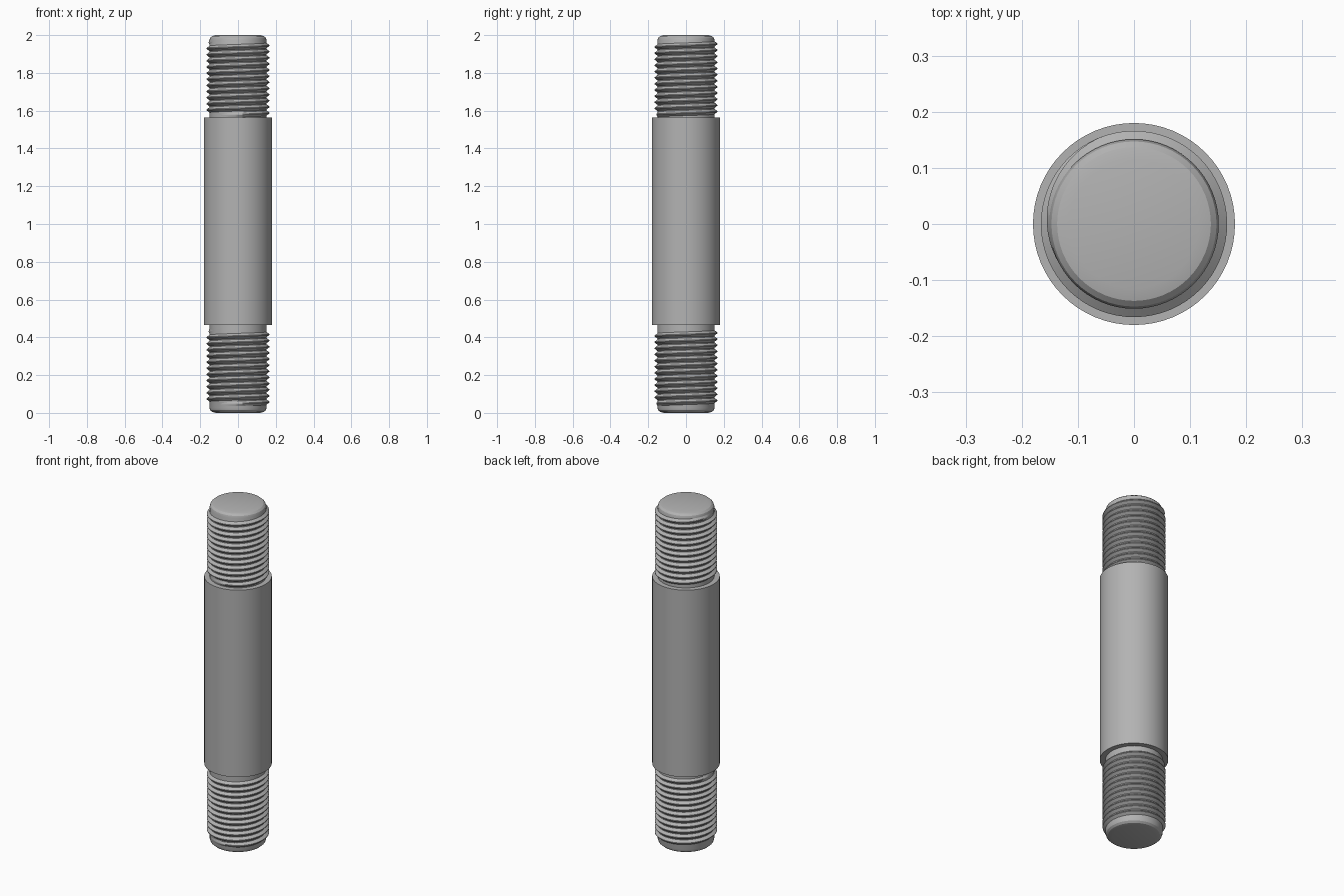
import bpy, bmesh, math

if "Cube" in bpy.data.objects:
    bpy.data.objects.remove(bpy.data.objects["Cube"])

SIDES = 64
CORE_R, CREST_R, BODY_R = 0.151, 0.166, 0.18
LOW, HIGH = 0.465, 1.565      # ends of the plain shank
PITCH, TURNS = 0.0325, 12

steel = bpy.data.materials.new("grey steel")
steel.use_nodes = True
steel.diffuse_color = (0.45, 0.45, 0.45, 1)
steel.node_tree.nodes["Principled BSDF"].inputs["Base Color"].default_value = (0.45, 0.45, 0.45, 1)


def finish(name, bm):
    bmesh.ops.recalc_face_normals(bm, faces=bm.faces[:])
    mesh = bpy.data.meshes.new(name)
    bm.to_mesh(mesh)
    bm.free()
    mesh.materials.append(steel)
    ob = bpy.data.objects.new(name, mesh)
    bpy.context.collection.objects.link(ob)
    bpy.ops.object.select_all(action='DESELECT')
    ob.select_set(True)
    bpy.context.view_layer.objects.active = ob
    bpy.ops.object.shade_smooth_by_angle(angle=math.radians(28))
    return ob


def lathe(name, profile):
    """Turn (radius, height) points about z and cap both ends."""
    bm = bmesh.new()
    rings = [[bm.verts.new((r * math.cos(math.tau * i / SIDES),
                            r * math.sin(math.tau * i / SIDES), z))
              for i in range(SIDES)] for r, z in profile]
    for a, b in zip(rings, rings[1:]):
        for i in range(SIDES):
            j = (i + 1) % SIDES
            bm.faces.new((a[i], a[j], b[j], b[i]))
    bm.faces.new(rings[0])
    bm.faces.new(rings[-1])
    return finish(name, bm)


def thread(name, z_start, end_angle):
    """Right-handed V ridge that fades into the core at both ends."""
    bm = bmesh.new()
    steps = TURNS * SIDES
    fade = SIDES * 0.3
    rows = []
    for i in range(steps + 1):
        a = end_angle + math.tau * i / SIDES
        z = z_start + PITCH * i / SIDES
        t = min(1, i / fade, (steps - i) / fade)
        root = CORE_R - 0.002
        crest = root + (CREST_R - root) * t
        section = ((root, -0.48), (crest, -0.07), (crest, 0.07), (root, 0.48))
        rows.append([bm.verts.new((r * math.cos(a), r * math.sin(a), z + k * PITCH))
                     for r, k in section])
    for p, q in zip(rows, rows[1:]):
        for k in range(3):
            bm.faces.new((p[k], q[k], q[k + 1], p[k + 1]))
    return finish(name, bm)


# Plain shank in the middle
lathe("shank", [(BODY_R, LOW), (BODY_R, HIGH)])

# Threaded ends: core with a rounded tip, wrapped by a helical ridge
tip = [(CORE_R, 0.026), (0.147, 0.014), (0.137, 0.005), (0.115, 0)]
lathe("lower_core", tip[::-1] + [(CORE_R, LOW + 0.01)])
lathe("upper_core", [(CORE_R, HIGH - 0.01)] + [(r, 2 - z) for r, z in tip])
thread("lower_thread", 0.045, math.radians(220))
thread("upper_thread", HIGH + 0.01, math.radians(220))
